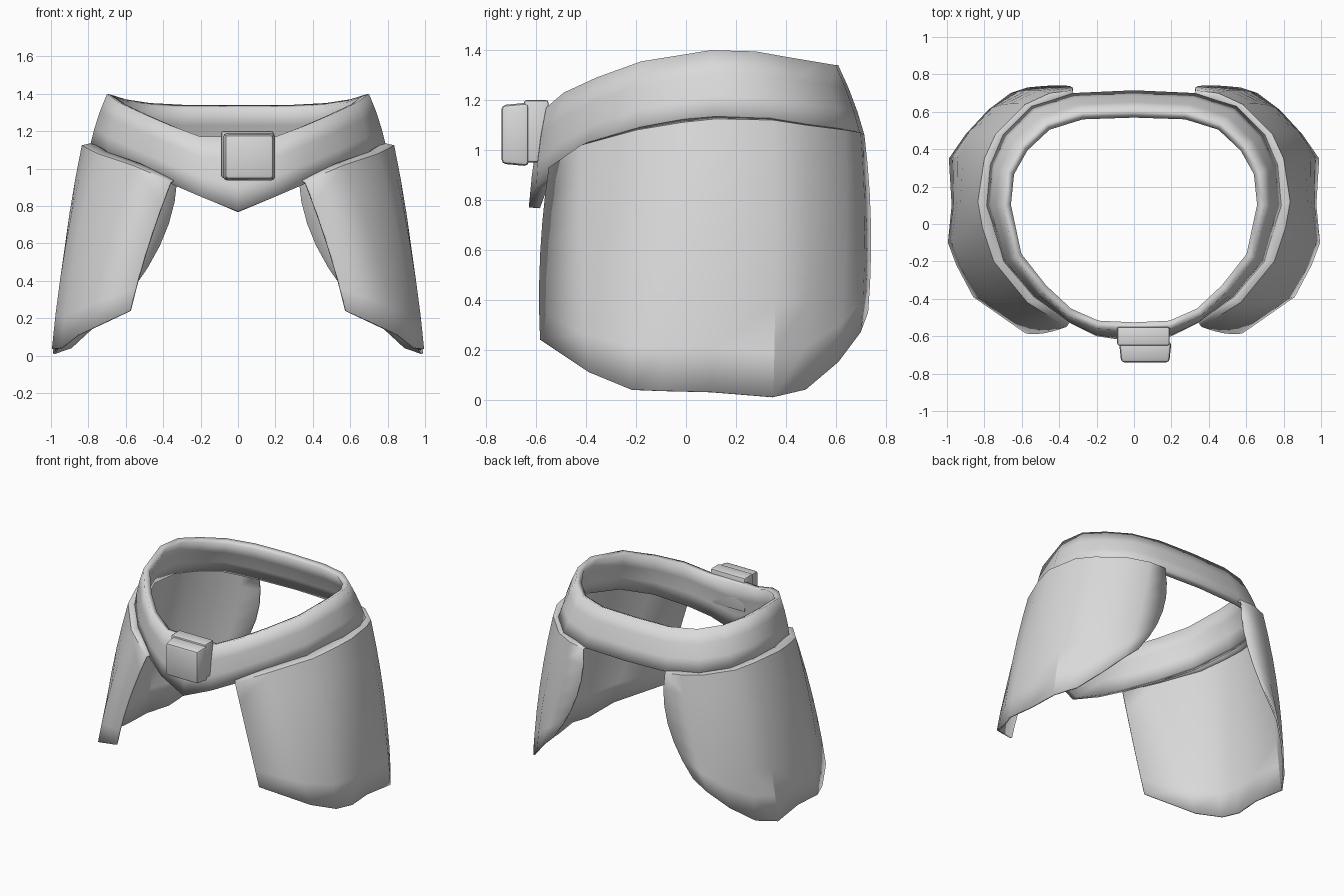
import bpy, bmesh, math
from mathutils import Vector

if "Cube" in bpy.data.objects:
    bpy.data.objects.remove(bpy.data.objects["Cube"])

cloth = bpy.data.materials.new("grey cloth")
cloth.diffuse_color = (0.7, 0.7, 0.7, 1)
cloth.use_nodes = True
cloth.node_tree.nodes["Principled BSDF"].inputs["Base Color"].default_value = cloth.diffuse_color


def finish(name, bm, angle=30):
    me = bpy.data.meshes.new(name)
    bm.to_mesh(me)
    bm.free()
    me.materials.append(cloth)
    ob = bpy.data.objects.new(name, me)
    bpy.context.collection.objects.link(ob)
    bpy.ops.object.select_all(action='DESELECT')
    ob.select_set(True)
    bpy.context.view_layer.objects.active = ob
    bpy.ops.object.shade_smooth_by_angle(angle=math.radians(angle))
    return ob


def sheet(name, columns, thickness):
    """Skin columns of points (bottom to top), mirror to the left, give it thickness."""
    bm = bmesh.new()
    grid = [[bm.verts.new(p) for p in col] for col in columns]
    for a, b in zip(grid, grid[1:]):
        for j in range(len(a) - 1):
            bm.faces.new((a[j], b[j], b[j + 1], a[j + 1]))
    ob = finish(name, bm)
    m = ob.modifiers.new("mirror", 'MIRROR')
    m.merge_threshold = 0.002
    s = ob.modifiers.new("thickness", 'SOLIDIFY')
    s.thickness = thickness
    s.offset = -1
    return ob


def column(bottom, top, steps, bulge, pull=0.0):
    b, t = Vector(bottom), Vector(top)
    out = Vector((b.x + t.x, b.y + t.y, 0)).normalized()
    pts = []
    for k in range(steps + 1):
        f = k / steps
        hump = 4 * f * (1 - f)
        p = b.lerp(t, f) + out * bulge * hump
        p.x -= pull * hump
        if abs(b.x) < 1e-6 and abs(t.x) < 1e-6:
            p.x = 0
        pts.append(p)
    return pts


# Waist belt: lower and upper edge of the right half, front to back
belt = [
    ((0, -0.63, 0.77), (0, -0.57, 1.17)),
    ((0.20, -0.60, 0.85), (0.20, -0.56, 1.17)),
    ((0.34, -0.53, 0.91), (0.36, -0.49, 1.23)),
    ((0.54, -0.39, 1.00), (0.50, -0.36, 1.29)),
    ((0.70, -0.20, 1.07), (0.64, -0.18, 1.355)),
    ((0.79, 0.10, 1.125), (0.70, 0.10, 1.40)),
    ((0.77, 0.32, 1.12), (0.68, 0.28, 1.395)),
    ((0.70, 0.48, 1.10), (0.60, 0.42, 1.37)),
    ((0.55, 0.63, 1.08), (0.47, 0.54, 1.35)),
    ((0.33, 0.70, 1.06), (0.28, 0.60, 1.34)),
    ((0, 0.715, 1.06), (0, 0.61, 1.34)),
]
sheet("waist_belt", [column(b, t, 3, 0.008) for b, t in belt], 0.045)

# Hip flaps: lower and upper edge, front to back, with a ledge tucked under the belt
flap = [
    ((0.58, -0.585, 0.24), (0.36, -0.55, 0.93)),
    ((0.86, -0.39, 0.11), (0.57, -0.42, 1.02)),
    ((0.95, -0.22, 0.04), (0.75, -0.20, 1.08)),
    ((0.995, -0.10, 0.035), (0.81, -0.02, 1.11)),
    ((0.975, 0.10, 0.03), (0.835, 0.12, 1.125)),
    ((0.99, 0.35, 0.01), (0.80, 0.35, 1.12)),
    ((0.90, 0.48, 0.04), (0.74, 0.48, 1.10)),
    ((0.78, 0.61, 0.15), (0.58, 0.64, 1.08)),
    ((0.66, 0.70, 0.27), (0.45, 0.70, 1.07)),
    ((0.57, 0.73, 0.35), (0.33, 0.715, 1.06)),
]
pulls = {8: 0.03, 9: 0.09}
cols = []
for i, (b, t) in enumerate(flap):
    col = column(b, t, 6, 0.022, pulls.get(i, 0))
    col.append(Vector((t[0] * 0.93, t[1] * 0.93, t[2] + 0.012)))
    cols.append(col)
sheet("hip_flaps", cols, 0.012)


# Buckle: front block and a narrower backing plate
def block(name, lo, hi, taper, bevel):
    bm = bmesh.new()
    bmesh.ops.create_cube(bm, size=1)
    lo, hi = Vector(lo), Vector(hi)
    mid, size = (lo + hi) / 2, hi - lo
    for v in bm.verts:
        k = taper if v.co.y < 0 else 1
        v.co = mid + Vector((v.co.x * size.x * k, v.co.y * size.y, v.co.z * size.z * k))
    bmesh.ops.bevel(bm, geom=bm.edges[:], offset=bevel, segments=2, affect='EDGES', profile=0.5)
    return finish(name, bm)


block("buckle", (-0.08, -0.74, 0.935), (0.20, -0.63, 1.19), 0.92, 0.018)
block("buckle_backing", (-0.09, -0.65, 0.95), (0.19, -0.55, 1.20), 1.0, 0.012)
